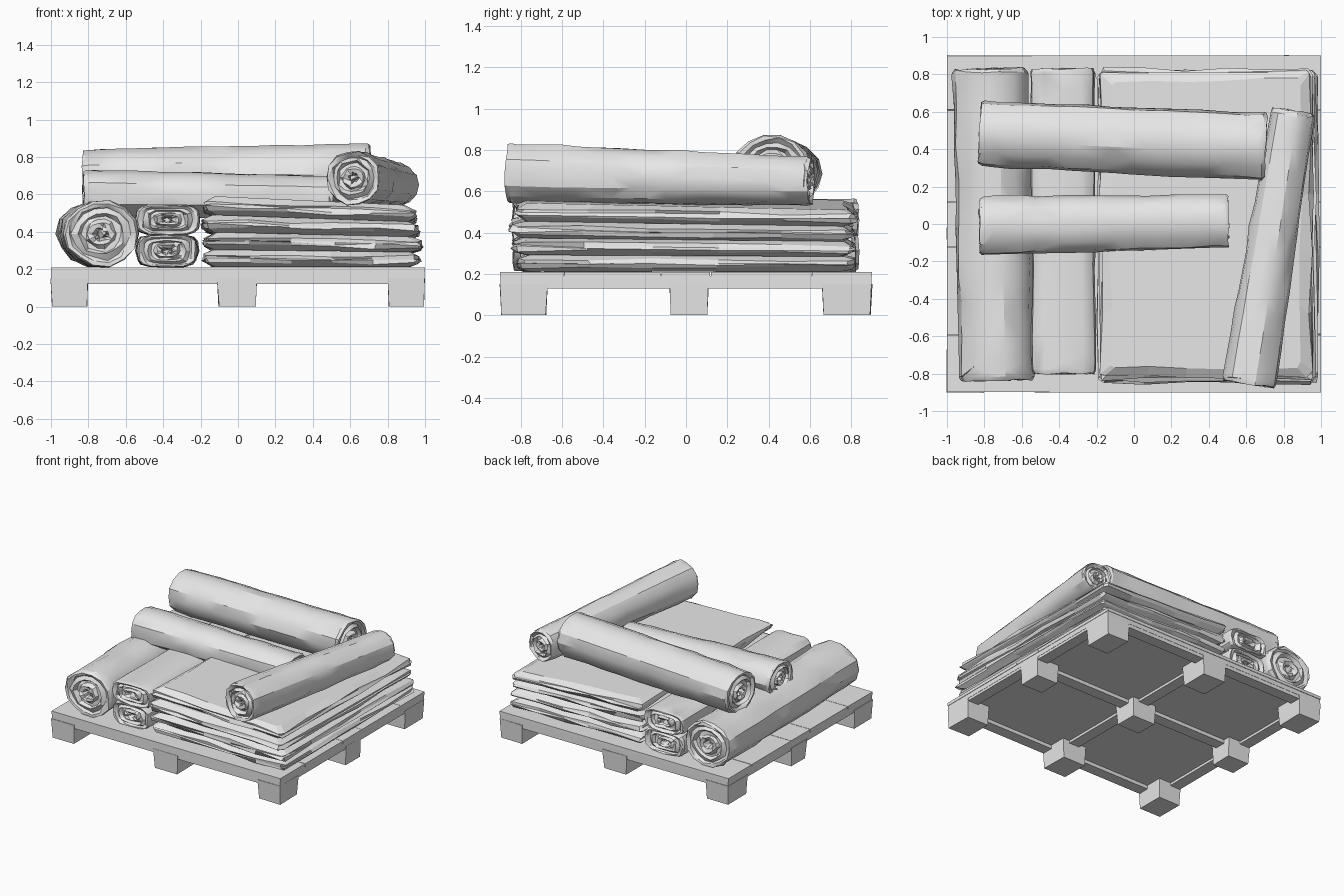
import bpy, bmesh, math, random
from mathutils import Vector

random.seed(7)
old = bpy.data.objects.get("Cube")
if old:
    bpy.data.objects.remove(old, do_unlink=True)

GREY = (0.8, 0.8, 0.8, 1)
mat = bpy.data.materials.new("light grey")
mat.use_nodes = True
mat.diffuse_color = GREY
mat.node_tree.nodes["Principled BSDF"].inputs["Base Color"].default_value = GREY


def jit(a):
    return random.uniform(-a, a)


def finish(bm, name, angle=None):
    """Turn a bmesh into an object, smooth below the given angle."""
    bmesh.ops.recalc_face_normals(bm, faces=bm.faces)
    me = bpy.data.meshes.new(name)
    bm.to_mesh(me)
    bm.free()
    me.materials.append(mat)
    ob = bpy.data.objects.new(name, me)
    bpy.context.collection.objects.link(ob)
    if angle:
        bpy.ops.object.select_all(action='DESELECT')
        ob.select_set(True)
        bpy.context.view_layer.objects.active = ob
        bpy.ops.object.shade_smooth_by_angle(angle=math.radians(angle))
    return ob


def skin(bm, rings):
    """Bridge point rings and cap both ends."""
    loops = [[bm.verts.new(p) for p in r] for r in rings]
    n = len(loops[0])
    for a, b in zip(loops, loops[1:]):
        for i in range(n):
            j = (i + 1) % n
            bm.faces.new((a[i], a[j], b[j], b[i]))
    bm.faces.new(loops[0])
    bm.faces.new(loops[-1])


def box(name, x0, x1, y0, y1, z0, z1, taper=0.0, rough=0.0):
    bm = bmesh.new()
    rings = []
    for z, t in ((z0, taper), (z1, 0)):
        rings.append([(x + jit(rough), y + jit(rough), z) for x, y in
                      ((x0 + t, y0 + t), (x1 - t, y0 + t), (x1 - t, y1 - t), (x0 + t, y1 - t))])
    skin(bm, rings)
    return finish(bm, name)


# Spiral end: (radius factor, depth into the roll), from core to rim
END = [(0.12, 0.05), (0.2, 0.01), (0.34, 0.0), (0.42, 0.025), (0.54, 0.025),
       (0.62, 0.0), (0.76, 0.02), (0.85, 0.004), (0.95, 0.0)]


def roll(name, start, end, r0, r1, sides=14, power=1.0, rough=0.03, steps=9):
    """Rolled cloth: r0 and r1 are (side, up) radii at start and end."""
    a, b = Vector(start), Vector(end)
    d = b - a
    length = d.length
    d.normalize()
    up = Vector((0, 0, 1))
    side = d.cross(up).normalized()
    body = [(0.012, 1.0)]
    body += [(0.04 + 0.92 * i / steps, 1.0 + jit(0.02)) for i in range(steps + 1)]
    body += [(0.988, 1.0)]
    stations = [(dep / length, f, True) for f, dep in END]
    stations += [(t, f, False) for t, f in body]
    stations += [(1 - dep / length, f, True) for f, dep in reversed(END)]
    wob = [jit(rough) for _ in range(sides)]
    rings = []
    for t, f, is_end in stations:
        ring = []
        amp = rough * (1.5 if is_end else 0.9)
        rs = r0[0] + (r1[0] - r0[0]) * t
        ru = r0[1] + (r1[1] - r0[1]) * t
        for i in range(sides):
            ang = 2 * math.pi * i / sides
            c, s = math.cos(ang), math.sin(ang)
            c = math.copysign(abs(c) ** power, c)
            s = math.copysign(abs(s) ** power, s)
            k = f * (1 + wob[i]) + jit(amp)
            slip = jit(0.006) if 0.02 > t or t > 0.98 else jit(0.05)
            ring.append(a + d * (length * t + slip) + side * (c * rs * k) + up * (s * ru * k))
        rings.append(ring)
    bm = bmesh.new()
    skin(bm, rings)
    bmesh.ops.triangulate(bm, faces=bm.faces)
    return finish(bm, name, 28)


BASE = 0.21


def lift(x, y, z):
    """The sheet pile sags towards the right and the back."""
    return BASE + (z - BASE) * (1 - 0.13 * x - 0.06 * y)


# Fold profile of one sheet: (height fraction, inset)
FOLDS = [(0.0, 0.055), (0.25, 0.012), (0.45, 0.002), (0.55, 0.012), (0.72, 0.01), (1.0, 0.06)]


def sheet(name, x0, x1, y0, y1, z0, z1, per_side=6):
    """Folded sheet with creased, uneven edges."""
    rings = []
    for f, inset in FOLDS:
        edge = f in (0.0, 1.0)
        ax, bx, ay, by = x0 + inset, x1 - inset, y0 + inset, y1 - inset
        corners = [(ax, ay), (bx, ay), (bx, by), (ax, by)]
        ring = []
        for c in range(4):
            p, q = Vector(corners[c]), Vector(corners[(c + 1) % 4])
            for i in range(per_side):
                v = p.lerp(q, 0.015 + 0.97 * i / (per_side - 1))
                x, y = v.x + jit(0.012), v.y + jit(0.012)
                z = z0 + (z1 - z0) * f + (0 if edge else jit(0.009))
                ring.append((x, y, lift(x, y, z)))
        rings.append(ring)
    bm = bmesh.new()
    skin(bm, rings)
    return finish(bm, name)


# Pallet feet
for ix, (x0, x1) in enumerate(((-1, -0.8), (-0.11, 0.1), (0.8, 1))):
    for iy, (y0, y1) in enumerate(((-0.9, -0.67), (-0.08, 0.11), (0.66, 0.9))):
        box(f"pallet_foot_{ix}_{iy}", x0, x1, y0, y1, 0, 0.15, 0.008, 0.003)

# Pallet bearers and deck
for i, y in enumerate((-0.85, 0.01, 0.85)):
    box(f"pallet_cross_bearer_{i}", -0.995, 0.995, y - 0.045, y + 0.045, 0.122, 0.17)
for i, x in enumerate((-0.95, 0, 0.95)):
    box(f"pallet_long_bearer_{i}", x - 0.045, x + 0.045, -0.895, 0.895, 0.13, 0.168)
box("pallet_panel", -0.997, 0.997, -0.897, 0.897, 0.15, 0.19)
edges = (-0.9, -0.59, -0.12, 0.12, 0.61, 0.9)
for i, (y0, y1) in enumerate(zip(edges, edges[1:])):
    box(f"deck_plank_{i}", -1, 1, y0, y1 - (0.003 if i < 4 else 0), 0.185, BASE, 0, 0.001)

# Pile of folded sheets
sheet("sheet_bottom", -0.19, 0.975, -0.82, 0.82, 0.212, 0.298)
sheet("sheet_second", -0.185, 0.985, -0.84, 0.82, 0.298, 0.386)
sheet("sheet_third", -0.195, 0.97, -0.85, 0.81, 0.386, 0.473)
sheet("sheet_top", -0.185, 0.955, -0.83, 0.83, 0.473, 0.568)

# Narrow folded bundles
roll("bundle_lower", (-0.38, -0.8, 0.298), (-0.38, 0.82, 0.298), (0.16, 0.088), (0.17, 0.088),
     sides=16, power=0.55, rough=0.022)
roll("bundle_upper", (-0.375, -0.8, 0.465), (-0.385, 0.83, 0.465), (0.17, 0.082), (0.17, 0.082),
     sides=16, power=0.55, rough=0.022)

# Rolls
roll("roll_floor", (-0.732, -0.835, 0.388), (-0.77, 0.83, 0.388), (0.2, 0.178), (0.2, 0.178))
roll("roll_back", (-0.825, 0.485, 0.685), (0.705, 0.415, 0.715), (0.174, 0.156), (0.182, 0.165))
roll("roll_middle", (-0.825, -0.01, 0.605), (0.505, 0.015, 0.59), (0.158, 0.13), (0.144, 0.112))
roll("roll_front", (0.615, -0.855, 0.69), (0.85, 0.605, 0.65), (0.148, 0.148), (0.118, 0.118))
